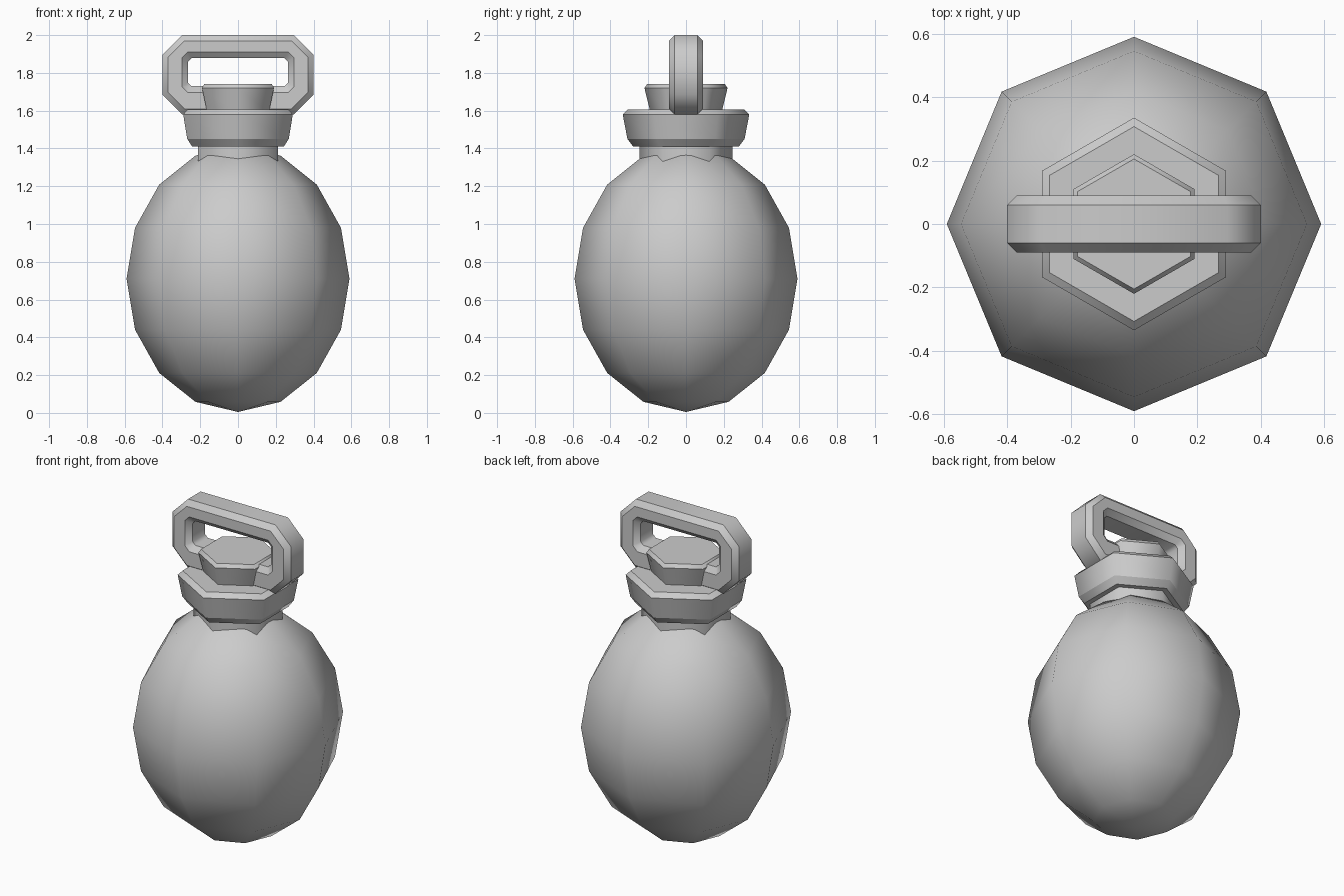
import bpy, bmesh, math

if "Cube" in bpy.data.objects:
    bpy.data.objects.remove(bpy.data.objects["Cube"])


def finish(bm, name):
    bmesh.ops.recalc_face_normals(bm, faces=bm.faces)
    mesh = bpy.data.meshes.new(name)
    bm.to_mesh(mesh)
    bm.free()
    obj = bpy.data.objects.new(name, mesh)
    bpy.context.collection.objects.link(obj)
    return obj


def loft(name, loops, ring=False):
    """Skin closed loops; smooth around each loop, sharp from loop to loop."""
    bm = bmesh.new()
    rows = [[bm.verts.new(p) for p in loop] for loop in loops]
    n = len(rows[0])
    pairs = list(zip(rows, rows[1:])) + ([(rows[-1], rows[0])] if ring else [])
    for a, b in pairs:
        for i in range(n):
            j = (i + 1) % n
            bm.faces.new((a[i], a[j], b[j], b[i])).smooth = True
    if not ring:
        bm.faces.new(rows[0])
        bm.faces.new(rows[-1])
    for row in rows:
        for i in range(n):
            bm.edges.get((row[i], row[(i + 1) % n])).smooth = False
    return finish(bm, name)


def hexagon(r, z):
    return [(r * math.sin(k * math.pi / 3), r * math.cos(k * math.pi / 3), z) for k in range(6)]


def octagon(hx, z0, z1, c, y):
    """Rectangle in the xz plane with cut corners."""
    return [(x, y, z) for x, z in (
        (hx, z0 + c), (hx, z1 - c), (hx - c, z1), (c - hx, z1),
        (-hx, z1 - c), (-hx, z0 + c), (c - hx, z0), (hx - c, z0))]


# Flask body: eight-sided egg-like ellipsoid
bm = bmesh.new()
bmesh.ops.create_uvsphere(bm, u_segments=8, v_segments=8, radius=1)
for v in bm.verts:
    v.co = (v.co.x * 0.59, v.co.y * 0.59, v.co.z * 0.705 + 0.71)
for f in bm.faces:
    f.smooth = True
finish(bm, "body")

# Neck, collar and stopper: stacked hexagonal parts
loft("neck", [hexagon(0.246, 1.22), hexagon(0.246, 1.43)])
loft("collar", [hexagon(r, z) for r, z in
                ((0.28, 1.41), (0.31, 1.45), (0.335, 1.58), (0.307, 1.607))])
loft("stopper", [hexagon(r, z) for r, z in
                 ((0.188, 1.59), (0.22, 1.72), (0.205, 1.742))])

# Carrying handle: bevelled loop standing on the collar
outer = (0.40, 1.58, 2.0, 0.105)
face_out = (0.37, 1.61, 1.97, 0.087)
face_in = (0.296, 1.697, 1.91, 0.03)
hole = (0.264, 1.73, 1.878, 0.018)
loft("handle", [octagon(*shape, y) for shape, y in (
    (outer, -0.06), (face_out, -0.09), (face_in, -0.09), (hole, -0.06),
    (hole, 0.06), (face_in, 0.09), (face_out, 0.09), (outer, 0.06))], ring=True)
